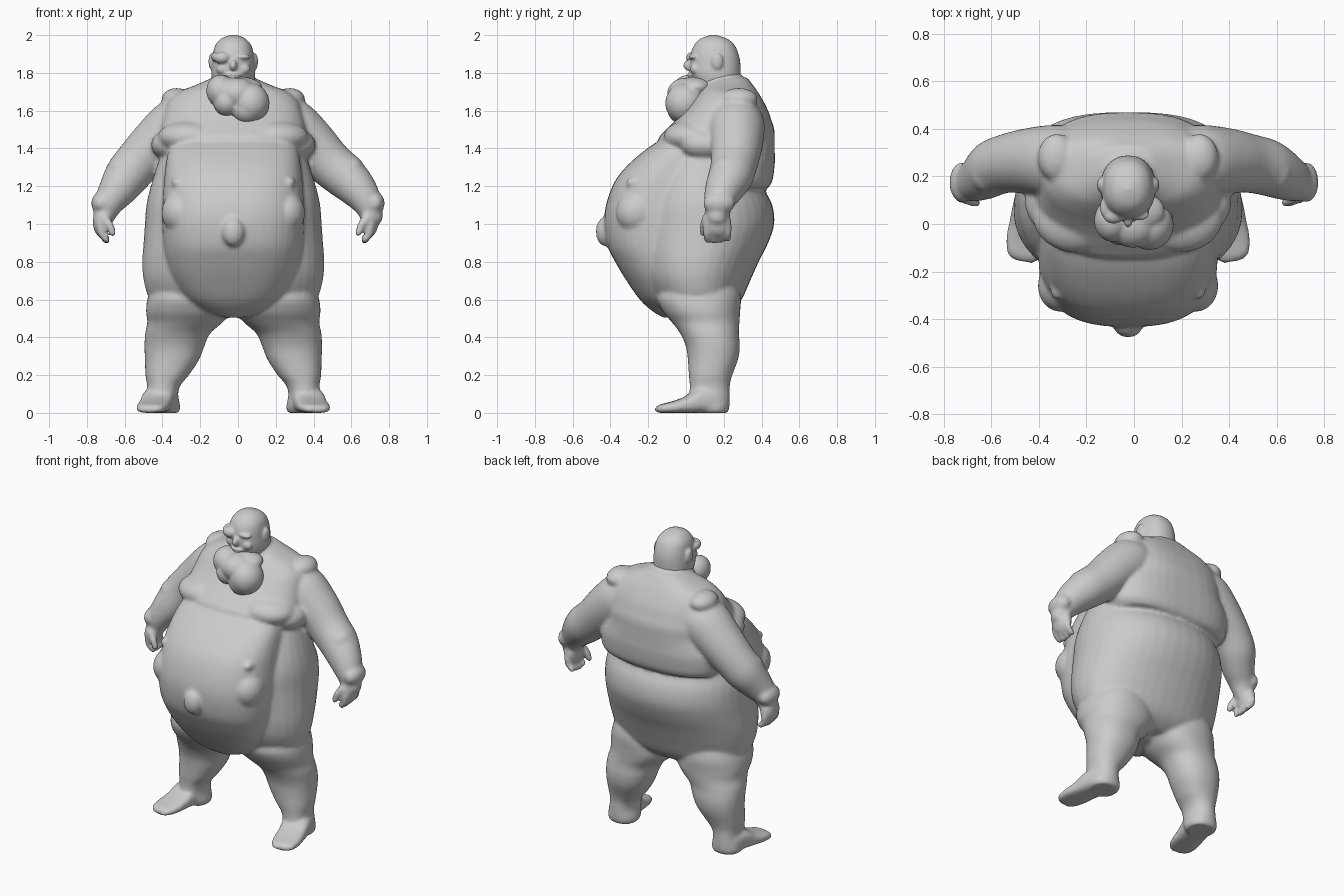
import bpy, bmesh, math
from mathutils import Vector

CX = -0.025  # the figure's own middle line
skin = bpy.data.materials.new("plain grey")
skin.diffuse_color = (0.6, 0.6, 0.6, 1)


def loft(bm, rings, n=40, steps=4):
    """skin closed outlines with a smooth curve between them, then cap"""
    fine = []
    for k in range(len(rings) - 1):
        r0, r1 = rings[max(k - 1, 0)], rings[k]
        r2, r3 = rings[k + 1], rings[min(k + 2, len(rings) - 1)]
        for j in range(steps):
            t = j / steps
            fine.append([0.5 * (2 * b + (c - a) * t + (2 * a - 5 * b + 4 * c - d) * t * t
                                + (3 * b - a - 3 * c + d) * t ** 3)
                         for a, b, c, d in zip(r0, r1, r2, r3)])
    fine.append(rings[-1])
    rows = [[bm.verts.new(p) for p in r] for r in fine]
    for a, b in zip(rows, rows[1:]):
        for i in range(n):
            bm.faces.new((a[i], a[(i + 1) % n], b[(i + 1) % n], b[i]))
    bm.faces.new(rows[0][::-1])
    bm.faces.new(rows[-1])


def oval(c, u, v, e=2.0, n=40):
    out = []
    for i in range(n):
        a = 2 * math.pi * i / n
        s, t = math.cos(a), math.sin(a)
        out.append(Vector(c) + u * math.copysign(abs(s) ** (2 / e), s)
                   + v * math.copysign(abs(t) ** (2 / e), t))
    return out


def stack(bm, rows, e=2.2):
    """horizontal slices: z, half width, front y, back y [, centre x]"""
    loft(bm, [oval(((r[4] if len(r) > 4 else 0), (r[2] + r[3]) / 2, r[0]),
                   Vector((r[1], 0, 0)), Vector((0, (r[3] - r[2]) / 2, 0)), e) for r in rows])


def tube(bm, pts):
    """round limb along x, y, z, radius points, with domed ends"""
    P = [Vector(p[:3]) for p in pts]
    R = [p[3] for p in pts]
    d0, d1 = (P[1] - P[0]).normalized(), (P[-1] - P[-2]).normalized()
    p0, r0, p1, r1 = P[0], R[0], P[-1], R[-1]
    for k, s in ((0.6, 0.8), (0.98, 0.2)):
        P = [p0 - d0 * r0 * k] + P + [p1 + d1 * r1 * k]
        R = [r0 * s] + R + [r1 * s]
    rings = []
    for i, p in enumerate(P):
        d = (P[min(i + 1, len(P) - 1)] - P[max(i - 1, 0)]).normalized()
        u = d.cross(Vector((0, 1, 0))).normalized()
        rings.append(oval(p, u * R[i], d.cross(u) * R[i]))
    loft(bm, rings)


def ball(bm, c, r):
    made = bmesh.ops.create_uvsphere(bm, u_segments=32, v_segments=20, radius=1)["verts"]
    for v in made:
        v.co = Vector((v.co.x * r[0] + c[0], v.co.y * r[1] + c[1], v.co.z * r[2] + c[2]))


def finish(bm, name, voxel=0.011, smooth=7):
    """fuse overlapping lumps into one smooth surface"""
    bmesh.ops.recalc_face_normals(bm, faces=bm.faces)
    me = bpy.data.meshes.new(name)
    bm.to_mesh(me)
    bm.free()
    me.materials.append(skin)
    ob = bpy.data.objects.new(name, me)
    bpy.context.collection.objects.link(ob)
    ob.location.x = CX
    m = ob.modifiers.new("fuse", 'REMESH')
    m.mode, m.voxel_size, m.use_smooth_shade = 'VOXEL', voxel, True
    m = ob.modifiers.new("soften", 'SMOOTH')
    m.factor, m.iterations = 0.5, smooth


body = bmesh.new()
# hips and seat, swelling forward into the belly
stack(body, [(0.52, .20, -.06, .2), (0.55, .36, -.11, .25), (0.6, .44, -.17, .295),
             (0.7, .474, -.235, .34), (0.8, .482, -.265, .385), (0.9, .475, -.28, .435),
             (1.0, .468, -.28, .467), (1.1, .46, -.27, .457), (1.2, .437, -.23, .41),
             (1.35, .39, -.15, .38)], 2.15)
# hanging belly
stack(body, [(0.505, .05, -.12, .1), (0.54, .16, -.18, .15), (0.6, .26, -.245, .2),
             (0.7, .325, -.315, .2), (0.8, .358, -.375, .2), (0.9, .372, -.42, .2),
             (1.05, .378, -.432, .2), (1.2, .37, -.39, .2), (1.3, .36, -.32, .2),
             (1.4, .34, -.205, .2), (1.46, .29, -.11, .2)], 2.6)
ball(body, (0, -.43, .96), (.06, .047, .077))
# chest, upper back and shoulders
stack(body, [(1.19, .37, .08, .435), (1.23, .405, .07, .458), (1.32, .415, .05, .47),
             (1.37, .415, -.01, .47), (1.41, .41, -.10, .47), (1.45, .40, -.145, .47),
             (1.5, .39, -.105, .468), (1.55, .378, -.055, .452), (1.6, .365, -.01, .435),
             (1.65, .345, .03, .41), (1.70, .29, .07, .38), (1.735, .20, .10, .355),
             (1.775, .11, .14, .325)], 2.6)
# neck
stack(body, [(1.6, .14, .04, .3), (1.72, .125, .05, .31), (1.8, .105, .06, .29)])

for s in (-1, 1):
    # breast, shoulder and belly rolls
    ball(body, (s * .22, .03, 1.46), (.18, .15, .09))
    ball(body, (s * .335, .10, 1.42), (.1, .13, .08))
    ball(body, (s * .30, .28, 1.66), (.08, .10, .06))
    ball(body, (s * .285, -.26, 1.06), (.095, .11, .11))
    ball(body, (s * .30, -.26, 1.22), (.03, .06, .03))
    # leg
    stack(body, [(0.0, .085, .06, .22, s * .375), (0.03, .095, .04, .23, s * .375),
                 (0.1, .083, .02, .232, s * .375), (0.15, .09, .02, .232, s * .367),
                 (0.2, .115, .015, .245, s * .35), (0.28, .143, .01, .275, s * .325),
                 (0.35, .158, .0, .285, s * .312), (0.42, .172, -.03, .28, s * .295),
                 (0.48, .20, -.075, .283, s * .255), (0.54, .225, -.125, .287, s * .237),
                 (0.62, .21, -.15, .29, s * .24), (0.72, .15, -.08, .26, s * .25)], 2.2)
    # foot, toes turned out
    ax = Vector((s * .065, -.32, 0)).normalized()
    side = ax.cross(Vector((0, 0, 1)))
    heel = Vector((s * .375, .19, 0))
    loft(body, [oval(heel + ax * t + Vector((0, 0, h / 2)), side * w, Vector((0, 0, h / 2)), 3)
                for t, w, h in ((-.02, .05, .07), (.03, .08, .12), (.12, .086, .13),
                                (.2, .086, .085), (.27, .086, .06), (.33, .07, .045), (.355, .04, .03))])
    # arm, swung a little to one side towards the wrist
    d, h = .025, .012
    tube(body, [(s * .25, .265, 1.54, .145), (s * .32, .265, 1.50, .152), (s * .42, .265, 1.41, .138),
                (s * .51, .255, 1.32, .124), (s * .58 + d / 2, .235, 1.25, .118),
                (s * .645 + d, .195, 1.17, .098), (s * .69 + d, .17, 1.10, .076),
                (s * .71 + d, .165, 1.04, .058)])
    # forearm rolls
    ball(body, (s * .615 + d / 2, .225, 1.29), (.065, .09, .07))
    ball(body, (s * .725 + d, .175, 1.11), (.052, .085, .06))
    # palm, fingers and thumb
    ball(body, (s * .71 + h, .165, 1.01), (.046, .075, .08))
    for i in range(4):
        y = .11 + i * .037
        tube(body, [(s * .715 + h, y, .995, .022), (s * .708 + h, y, .95, .021),
                    (s * .682 + h, y + .003, .91 + .006 * abs(i - 1), .018)])
    tube(body, [(s * .695 + h, .11, 1.03, .026), (s * .665 + h, .095, .99, .022),
                (s * .65 + h, .09, .95, .018)])
finish(body, "body")

# bald head with face
head = bmesh.new()
stack(head, [(1.70, .09, .06, .26), (1.75, .110, .04, .285), (1.80, .116, .022, .288),
             (1.86, .112, .02, .287), (1.91, .106, .027, .275), (1.95, .093, .045, .255),
             (1.98, .066, .075, .22), (1.995, .035, .11, .18), (2.002, .01, .14, .15)], 2.2)
ball(head, (0, .018, 1.84), (.02, .033, .03))
ball(head, (0, .035, 1.79), (.05, .03, .011))
ball(head, (0, .035, 1.768), (.042, .03, .011))
for s in (-1, 1):
    ball(head, (s * .045, .04, 1.885), (.045, .026, .014))
    ball(head, (s * .055, .05, 1.82), (.035, .028, .03))
    ball(head, (s * .114, .165, 1.86), (.017, .032, .045))
# covered eye
ball(head, (-.06, .035, 1.88), (.045, .034, .032))
ball(head, (-.095, .07, 1.885), (.024, .045, .024))
finish(head, "head", 0.007, 5)

# lumpy beard
beard = bmesh.new()
for c, r in (((.09, -.005, 1.64), (.102, .105, .106)), ((.07, -.02, 1.61), (.08, .08, .08)),
             ((.02, .0, 1.69), (.105, .1, .085)), ((-.068, .015, 1.705), (.075, .09, .085)),
             ((-.035, -.01, 1.645), (.07, .08, .075)),
             ((.02, .055, 1.725), (.135, .09, .055)), ((0, .06, 1.74), (.105, .075, .045))):
    ball(beard, c, r)
finish(beard, "beard", 0.008, 7)
